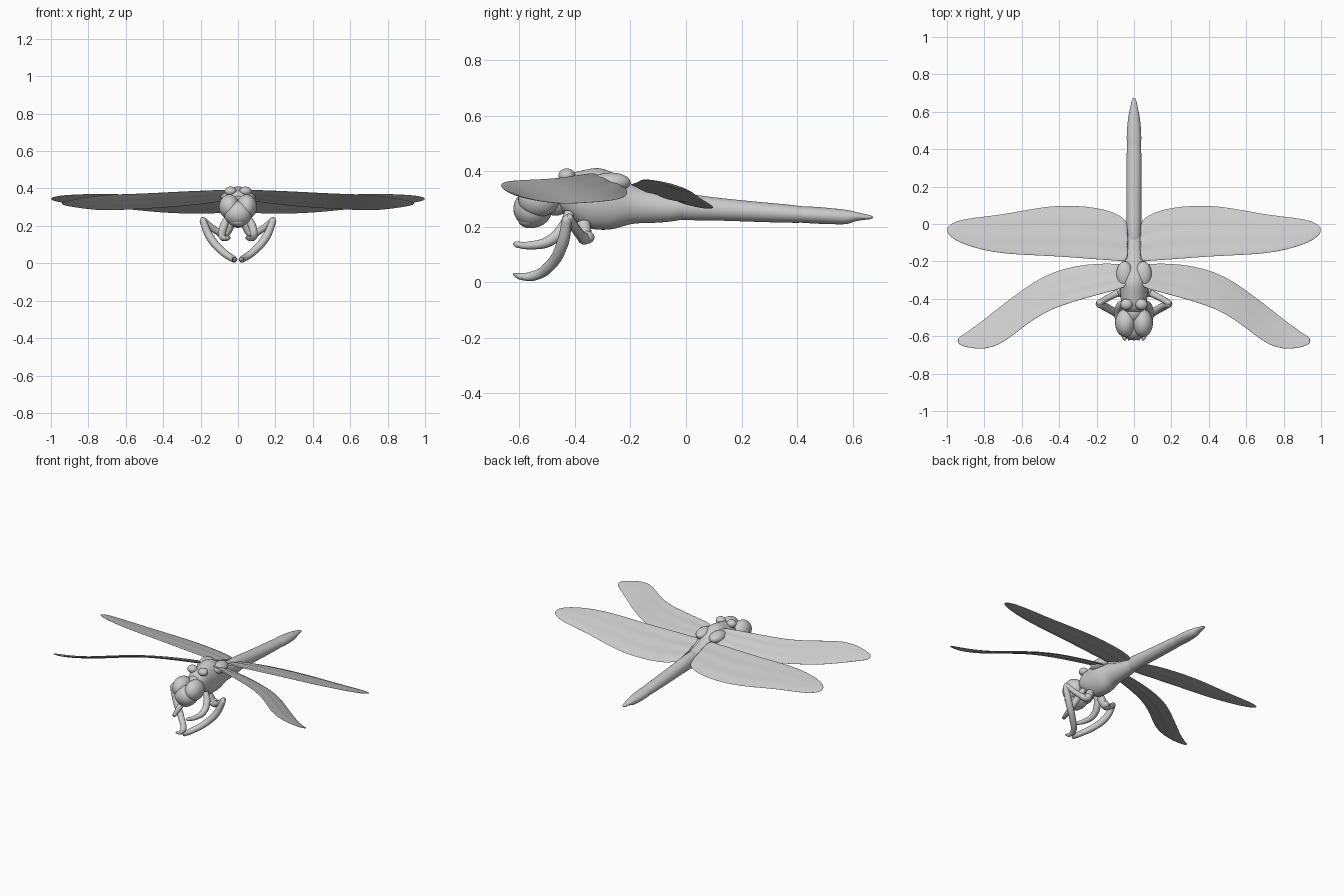
import bpy, bmesh, math
from mathutils import Vector

cube = bpy.data.objects.get("Cube")
if cube:
    bpy.data.objects.remove(cube, do_unlink=True)

grey = bpy.data.materials.new("plain grey")
grey.use_nodes = True
COLOUR = (0.6, 0.6, 0.6, 1)
grey.diffuse_color = COLOUR
grey.node_tree.nodes["Principled BSDF"].inputs["Base Color"].default_value = COLOUR


def finish(obj):
    """Give an object its material and smooth shading."""
    obj.data.materials.clear()
    obj.data.materials.append(grey)
    bpy.ops.object.select_all(action='DESELECT')
    obj.select_set(True)
    bpy.context.view_layer.objects.active = obj
    bpy.ops.object.shade_smooth_by_angle(angle=math.radians(60))


def loft(name, rings, subdivide=1):
    """Skin a closed surface through a list of equal rings."""
    bm = bmesh.new()
    loops = [[bm.verts.new(p) for p in ring] for ring in rings]
    n = len(loops[0])
    for a, b in zip(loops, loops[1:]):
        for i in range(n):
            j = (i + 1) % n
            bm.faces.new((a[i], a[j], b[j], b[i]))
    bm.faces.new(loops[0])
    bm.faces.new(loops[-1])
    bmesh.ops.recalc_face_normals(bm, faces=bm.faces)
    mesh = bpy.data.meshes.new(name)
    bm.to_mesh(mesh)
    bm.free()
    obj = bpy.data.objects.new(name, mesh)
    bpy.context.collection.objects.link(obj)
    if subdivide:
        mod = obj.modifiers.new("smooth", 'SUBSURF')
        mod.levels = mod.render_levels = subdivide
    finish(obj)
    return obj


def body(name, stations, n=20):
    """Oval rings along y: position, half width, bottom, top."""
    rings = []
    for y, w, low, high in stations:
        mid, half = (low + high) / 2, (high - low) / 2
        turns = [math.tau * i / n for i in range(n)]
        rings.append([(w * math.cos(t), y, mid + half * math.sin(t)) for t in turns])
    return loft(name, rings, 2)


def ball(name, centre, size):
    bpy.ops.mesh.primitive_uv_sphere_add(segments=32, ring_count=20, location=centre)
    obj = bpy.context.object
    obj.name = name
    obj.scale = size
    finish(obj)


def wing(name, side, stations, height, n=32):
    """Thin cambered blade; stations hold x, leading y, trailing y."""
    rings = []
    for x, lead, trail in stations:
        mid, half = (lead + trail) / 2, (trail - lead) / 2
        ring = []
        for i in range(n):
            t = math.tau * i / n
            y = mid - half * math.cos(t)
            thick = 0.007 * math.sin(t) * min(1, half / 0.04)
            vein = 0.003 * math.sin(9 * math.cos(t)) * max(0, 1 - x)
            ring.append((side * x, y, height(x, y, mid) + thick + vein))
        rings.append(ring)
    loft(name, rings, 1)


def leg(name, side, points):
    """Tapered tube through points of x, y, z, radius."""
    curve = bpy.data.curves.new(name, 'CURVE')
    curve.dimensions = '3D'
    curve.bevel_depth = 1
    curve.bevel_resolution = 4
    curve.resolution_u = 8
    curve.use_fill_caps = True
    spline = curve.splines.new('BEZIER')
    spline.bezier_points.add(len(points) - 1)
    for p, (x, y, z, r) in zip(spline.bezier_points, points):
        p.co = (side * x, y, z)
        p.radius = r
        p.handle_left_type = p.handle_right_type = 'AUTO'
    obj = bpy.data.objects.new(name, curve)
    bpy.context.collection.objects.link(obj)
    bpy.ops.object.select_all(action='DESELECT')
    obj.select_set(True)
    bpy.context.view_layer.objects.active = obj
    bpy.ops.object.convert(target='MESH')
    finish(bpy.context.object)


# Thorax with its high shoulder hump and narrow waist
body("thorax", [
    (-.48, .03, .28, .34), (-.46, .06, .26, .38), (-.42, .07, .23, .395),
    (-.37, .075, .195, .405), (-.31, .08, .185, .42), (-.25, .075, .19, .39),
    (-.2, .06, .212, .355), (-.14, .055, .212, .335), (-.08, .05, .215, .32),
    (-.02, .045, .222, .31), (.03, .03, .24, .29)])

# Long abdomen with a joint before the tapered tail
body("abdomen", [
    (-.12, .02, .25, .31), (-.11, .037, .235, .322), (-.03, .042, .222, .325),
    (.1, .042, .223, .306), (.25, .041, .217, .291), (.4, .04, .213, .278),
    (.42, .036, .215, .273), (.45, .041, .211, .274), (.53, .037, .209, .267),
    (.585, .029, .207, .261), (.61, .023, .222, .254), (.65, .015, .225, .245),
    (.675, .008, .229, .239)])

# Head, face and paired eyes
ball("face", (0, -.552, .265), (.075, .07, .068))
ball("mouth", (0, -.56, .225), (.05, .045, .03))
ball("neck", (0, -.47, .3), (.05, .06, .06))

front_wing = [
    (.03, -.33, -.22), (.08, -.35, -.212), (.2, -.38, -.21), (.32, -.415, -.225),
    (.43, -.45, -.255), (.54, -.51, -.31), (.64, -.59, -.385), (.72, -.648, -.445),
    (.8, -.67, -.51), (.87, -.665, -.562), (.92, -.652, -.595), (.943, -.637, -.612)]
hind_wing = [
    (.03, -.2, .01), (.06, -.2, .035), (.11, -.195, .065), (.2, -.19, .088),
    (.32, -.18, .1), (.44, -.172, .098), (.58, -.166, .075), (.7, -.158, .052),
    (.8, -.142, .04), (.9, -.113, .028), (.96, -.085, .012), (.99, -.058, -.01),
    (.998, -.045, -.02)]

for side, label in ((1, "left"), (-1, "right")):
    ball(label + "_eye", (side * .046, -.53, .302), (.055, .075, .066))
    ball(label + "_shoulder_bump", (side * .04, -.43, .385), (.032, .03, .025))
    ball(label + "_wing_root", (side * .05, -.27, .36), (.045, .07, .035))

    wing(label + "_front_wing", side, front_wing,
         lambda x, y, mid: .37 - .1 * x + .05 * x * x - .4 * (y - mid))
    wing(label + "_hind_wing", side, hind_wing,
         lambda x, y, mid: .345 - .32 * (y + .19) + .05 * x)

    # Short fore leg reaching under the face
    leg(label + "_fore_leg", side, [
        (.05, -.42, .25, .018), (.075, -.44, .2, .022), (.085, -.49, .15, .02),
        (.07, -.56, .133, .015), (.05, -.612, .137, .011), (.046, -.622, .14, .004)])
    # Long folded leg: thigh out to the knee, shin down to the foot
    leg(label + "_thigh", side, [
        (.04, -.37, .21, .026), (.075, -.365, .16, .024), (.11, -.38, .17, .018),
        (.19, -.425, .235, .016), (.196, -.43, .24, .006)])
    leg(label + "_shin", side, [
        (.192, -.425, .243, .006), (.188, -.428, .23, .018), (.15, -.445, .14, .022),
        (.08, -.49, .06, .02), (.025, -.55, .023, .018), (.02, -.6, .022, .012),
        (.03, -.622, .03, .004)])
    # Stub of the rear leg tucked beneath the thorax
    ball(label + "_rear_leg", (side * .07, -.36, .162), (.028, .03, .024))
